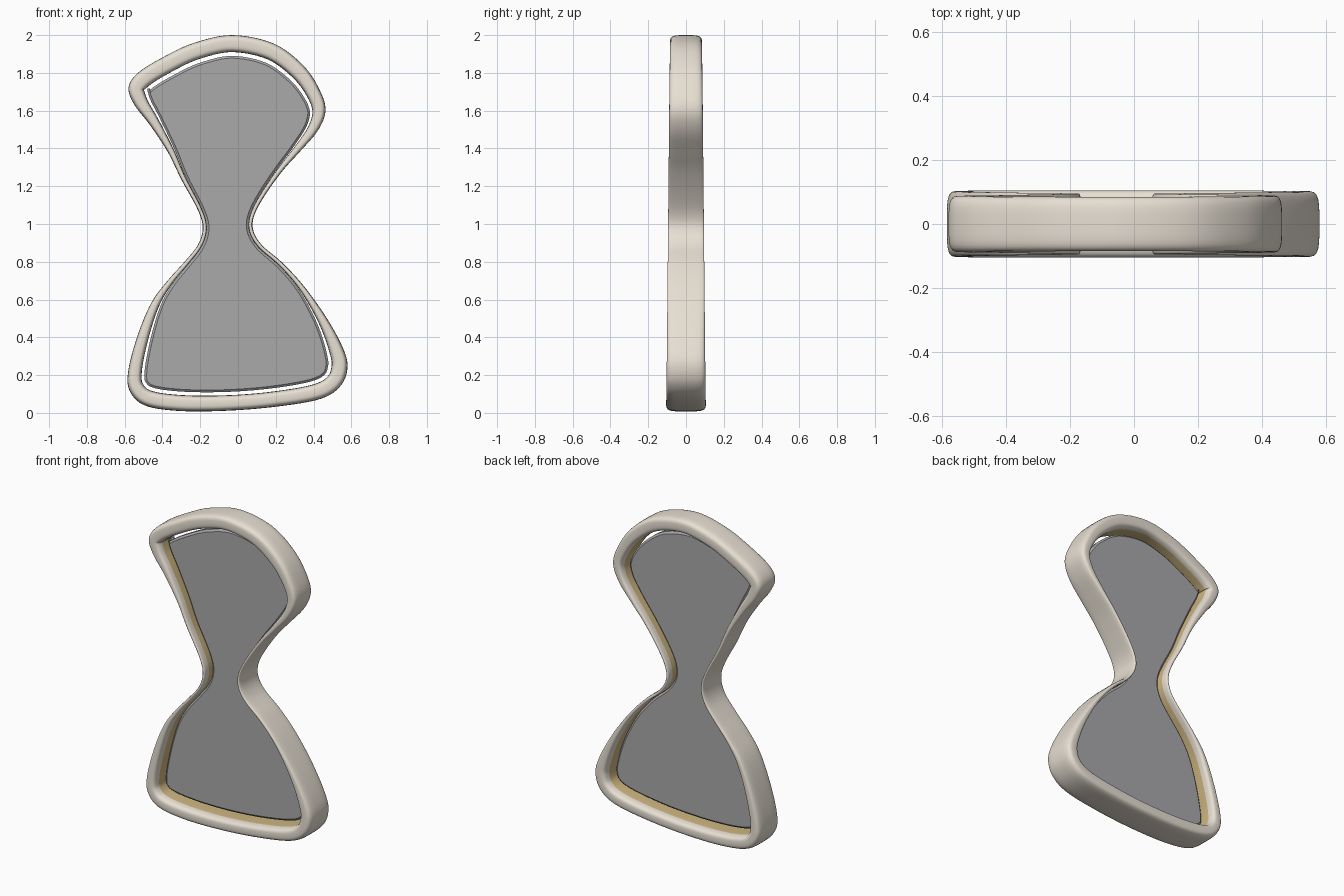
import bpy, bmesh, math
from mathutils import Vector

if "Cube" in bpy.data.objects:
    bpy.data.objects.remove(bpy.data.objects["Cube"])

# Outer outline seen from the front, clockwise: x, z, width of the frame there
PTS = [(-.03, 2.0, .09), (.19, 1.955, .09), (.35, 1.835, .085), (.437, 1.70, .075),
       (.463, 1.595, .07), (.42, 1.49, .055), (.325, 1.38, .038), (.235, 1.28, .028),
       (.145, 1.155, .024), (.088, 1.05, .022), (.08, .97, .022), (.125, .89, .022),
       (.235, .795, .024), (.35, .67, .03), (.468, .505, .05), (.553, .35, .075),
       (.58, .245, .085), (.545, .145, .085), (.44, .075, .085), (.22, .035, .082),
       (-.045, .012, .082), (-.31, .01, .085), (-.495, .04, .085), (-.575, .12, .08),
       (-.58, .23, .072), (-.53, .415, .06), (-.458, .585, .045), (-.373, .70, .03),
       (-.283, .80, .024), (-.212, .89, .022), (-.187, .98, .022), (-.214, 1.077, .022),
       (-.30, 1.235, .026), (-.373, 1.383, .035), (-.468, 1.526, .055), (-.548, 1.63, .075),
       (-.58, 1.72, .085), (-.53, 1.80, .09), (-.39, 1.887, .09), (-.23, 1.96, .09)]
STEPS = 6


def material(name, rgb):
    m = bpy.data.materials.new(name)
    m.diffuse_color = (*rgb, 1)
    m.use_nodes = True
    m.node_tree.nodes["Principled BSDF"].inputs["Base Color"].default_value = m.diffuse_color
    return m


def smooth_loop(pts):
    """Closed Catmull-Rom curve through the points."""
    p, out = [Vector(q) for q in pts], []
    n = len(p)
    for i in range(n):
        a, b, c, d = p[i - 1], p[i], p[(i + 1) % n], p[(i + 2) % n]
        for s in range(STEPS):
            t = s / STEPS
            out.append(.5 * (2 * b + (c - a) * t + (2 * a - 5 * b + 4 * c - d) * t * t
                             + (3 * b - a - 3 * c + d) * t ** 3))
    return out


LOOP = smooth_loop(PTS)
N = len(LOOP)


def inward(i):
    t = LOOP[(i + 2) % N] - LOOP[i - 2]
    return Vector((t.y, -t.x)).normalized()


def offset(i, dist):
    return LOOP[i].xy + inward(i) * dist


def half_depth(z):
    return .105 - .01 * z


def finish(bm, name, mats, angle):
    bmesh.ops.recalc_face_normals(bm, faces=bm.faces)
    me = bpy.data.meshes.new(name)
    bm.to_mesh(me)
    bm.free()
    for m in mats:
        me.materials.append(m)
    ob = bpy.data.objects.new(name, me)
    bpy.context.collection.objects.link(ob)
    bpy.context.view_layer.objects.active = ob
    ob.select_set(True)
    bpy.ops.object.shade_smooth_by_angle(angle=math.radians(angle))
    ob.select_set(False)
    return ob


def pw(v, e):
    return math.copysign(abs(v) ** e, v)


# Frame: soft rectangular section swept round the outline, gold on the inner wall
SEC = 28
section = []
for k in range(SEC):
    a = 2 * math.pi * (k + .5) / SEC
    section.append((.5 + .5 * pw(math.cos(a), .5), pw(math.sin(a), .5)))
bm = bmesh.new()
rings = []
for i in range(N):
    w = LOOP[i].z
    ring = []
    for u, v in section:
        q = offset(i, u * w)
        ring.append(bm.verts.new((q.x, v * half_depth(LOOP[i].y), q.y)))
    rings.append(ring)
for i in range(N):
    r, s = rings[i], rings[(i + 1) % N]
    for k in range(SEC):
        j = (k + 1) % SEC
        f = bm.faces.new((r[k], r[j], s[j], s[k]))
        mid_u = (section[k][0] + section[j][0]) / 2
        mid_v = abs(section[k][1] + section[j][1]) / 2
        f.material_index = int(mid_u > .9 and mid_v < .6)
finish(bm, "frame", [material("cream", (.80, .74, .65)), material("gold", (.62, .47, .22))], 60)

# Mirror panel: floating slab with chamfered rims, touching the frame at the neck
bm = bmesh.new()
levels = [(.012, -.022), (0, -.012), (0, .012), (.012, .022)]
rings = []
for inset, y in levels:
    ring = []
    for i in range(N):
        w = LOOP[i].z
        q = offset(i, w + .3 * (w - .024) + inset)
        ring.append(bm.verts.new((q.x, y, q.y)))
    rings.append(ring)
for r, s in zip(rings, rings[1:]):
    for i in range(N):
        j = (i + 1) % N
        bm.faces.new((r[i], r[j], s[j], s[i]))
bm.faces.new(rings[0])
bm.faces.new(rings[-1])
finish(bm, "mirror_panel", [material("mirror_grey", (.40, .40, .41))], 30)
